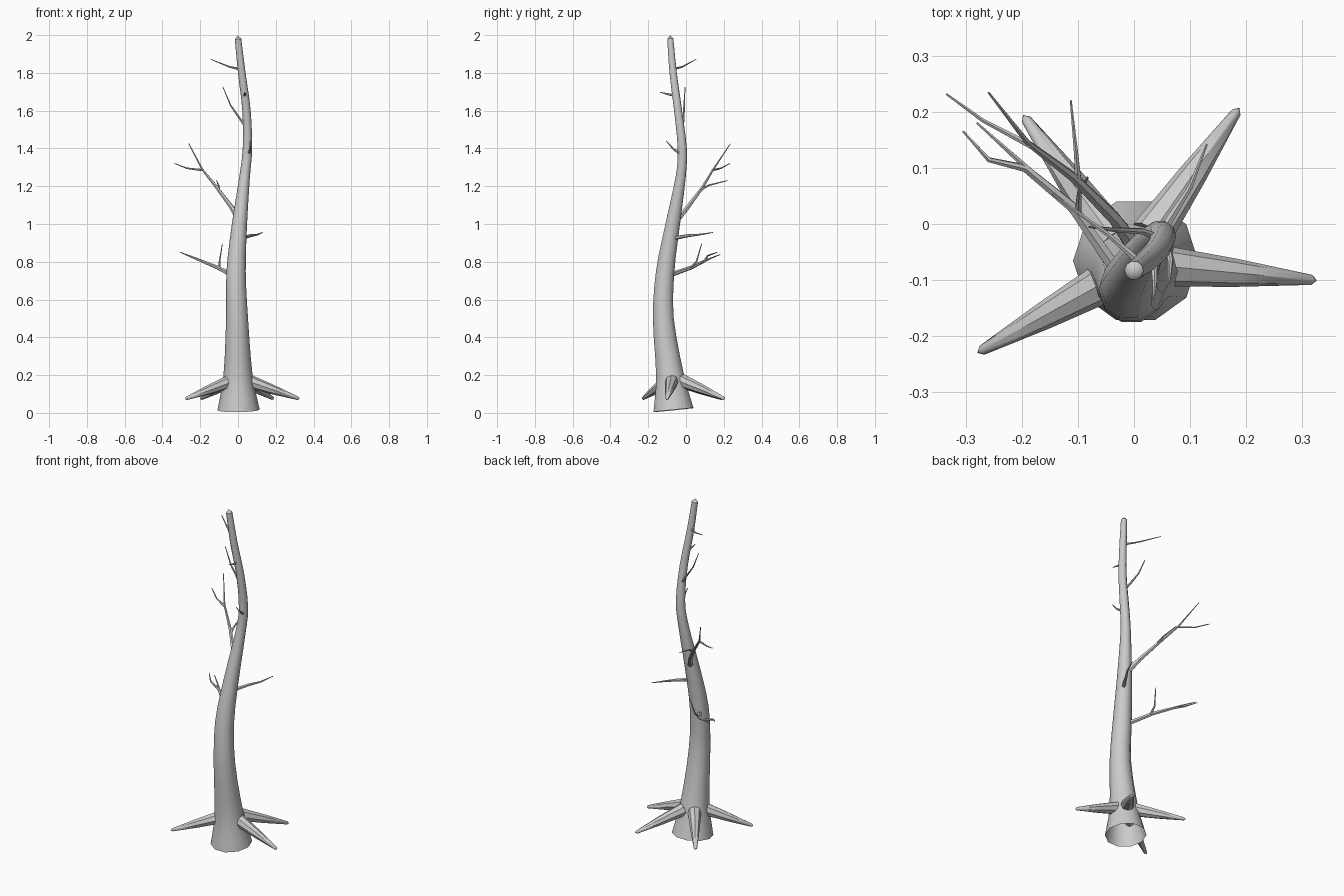
import bpy, math
from mathutils import Vector

if "Cube" in bpy.data.objects:
    bpy.data.objects.remove(bpy.data.objects["Cube"])


def spline(pts, steps):
    """Catmull-Rom resampling of (x, y, z, radius) points."""
    p = [Vector(q) for q in pts]
    p = [2 * p[0] - p[1]] + p + [2 * p[-1] - p[-2]]
    out = []
    for i in range(1, len(p) - 2):
        a, b, c, d = p[i - 1:i + 3]
        for s in range(steps):
            t = s / steps
            out.append(0.5 * (2 * b + (c - a) * t + (2 * a - 5 * b + 4 * c - d) * t**2
                              + (3 * b - a - 3 * c + d) * t**3))
    out.append(p[-2])
    return out


def tube(name, pts, sides, start_cap=False, tip=0.0):
    """Skin rings along (x, y, z, radius) points and close the end with a point."""
    pos = [Vector(q[:3]) for q in pts]
    verts, faces = [], []
    n = len(pos)
    ref = None
    for i in range(n):
        t = (pos[min(i + 1, n - 1)] - pos[max(i - 1, 0)]).normalized()
        if ref is None:
            ref = Vector((1, 0, 0)) if abs(t.z) > 0.8 else Vector((0, 0, 1))
        u = (ref - t * ref.dot(t)).normalized()
        ref = u
        v = t.cross(u)
        for k in range(sides):
            a = 2 * math.pi * k / sides
            verts.append(pos[i] + pts[i][3] * (u * math.cos(a) + v * math.sin(a)))
    for i in range(n - 1):
        for k in range(sides):
            a, b = i * sides + k, i * sides + (k + 1) % sides
            faces.append((a, b, b + sides, a + sides))
    verts.append(pos[-1] + t * tip)
    last = (n - 1) * sides
    faces += [(last + k, last + (k + 1) % sides, len(verts) - 1) for k in range(sides)]
    if start_cap:
        faces.append(tuple(reversed(range(sides))))
    me = bpy.data.meshes.new(name)
    me.from_pydata([tuple(w) for w in verts], [], faces)
    ob = bpy.data.objects.new(name, me)
    bpy.context.collection.objects.link(ob)
    bpy.ops.object.select_all(action='DESELECT')
    bpy.context.view_layer.objects.active = ob
    ob.select_set(True)
    bpy.ops.object.shade_smooth_by_angle(angle=math.radians(40))
    return ob


def branch(name, path, r0, r1=0.002, sides=6):
    n = len(path) - 1
    pts = [(*p, r0 + (r1 - r0) * i / n) for i, p in enumerate(path)]
    return tube(name, pts, sides, True, 0.002)


# Trunk: open, flared base, gentle S bend
trunk = [(0.003, -0.066, 0.015, 0.112), (0.0, -0.085, 0.2, 0.077), (-0.005, -0.12, 0.5, 0.058),
         (-0.01, -0.11, 0.75, 0.051), (0.008, -0.07, 1.0, 0.04), (0.035, -0.028, 1.25, 0.028),
         (0.05, -0.02, 1.4, 0.025), (0.045, -0.042, 1.6, 0.022), (0.02, -0.068, 1.8, 0.02),
         (0.0, -0.083, 1.98, 0.017)]
tube("trunk", spline(trunk, 3), 10, tip=0.018)

# Roots: tapered spikes from inside the trunk
roots = [((0.05, -0.075, 0.17), (0.318, -0.1, 0.077)),
         ((0.03, -0.02, 0.17), (0.183, 0.2, 0.077)),
         ((-0.035, -0.03, 0.17), (-0.193, 0.187, 0.077)),
         ((-0.045, -0.1, 0.165), (-0.272, -0.226, 0.077))]
for i, (a, b) in enumerate(roots):
    a, b = Vector(a), Vector(b)
    m = a.lerp(b, 0.5)
    tube(f"root_{i + 1}", [(*a, 0.037), (*m, 0.025), (*b, 0.009)], 8, True, 0.01)

# Low left branch with twigs
branch("low_branch", [(-0.03, -0.085, 0.73), (-0.11, 0.03, 0.77), (-0.195, 0.1, 0.805),
                      (-0.26, 0.115, 0.832), (-0.305, 0.165, 0.85)], 0.013)
branch("low_twig_up", [(-0.1, 0.02, 0.765), (-0.098, 0.055, 0.8), (-0.083, 0.083, 0.895)], 0.007)
branch("low_twig_end", [(-0.18, 0.09, 0.8), (-0.23, 0.135, 0.82), (-0.28, 0.18, 0.838)], 0.006)

# Large left branch with twigs
branch("large_branch", [(0.0, -0.04, 1.03), (-0.035, 0.01, 1.09), (-0.11, 0.085, 1.19),
                        (-0.19, 0.145, 1.29), (-0.26, 0.235, 1.425)], 0.016)
branch("large_twig_end", [(-0.185, 0.14, 1.285), (-0.27, 0.185, 1.295), (-0.335, 0.232, 1.32)], 0.006)
branch("large_twig_side", [(-0.1, 0.075, 1.18), (-0.103, 0.12, 1.205), (-0.113, 0.22, 1.23)], 0.007)

# Small branches further up
branch("right_branch", [(0.02, -0.065, 0.925), (0.065, 0.01, 0.938), (0.1, 0.065, 0.943),
                        (0.13, 0.142, 0.955)], 0.011)
branch("upper_branch", [(0.045, -0.025, 1.51), (0.015, -0.013, 1.55), (-0.04, -0.01, 1.63),
                        (-0.08, -0.005, 1.725)], 0.008)
branch("top_branch", [(0.01, -0.068, 1.82), (-0.045, -0.02, 1.832), (-0.145, 0.053, 1.872)], 0.007)
branch("front_stub_high", [(0.035, -0.055, 1.68), (0.037, -0.1, 1.688), (0.035, -0.135, 1.697)], 0.008)
branch("front_stub_low", [(0.055, -0.025, 1.37), (0.065, -0.065, 1.395), (0.063, -0.105, 1.44)], 0.008)
